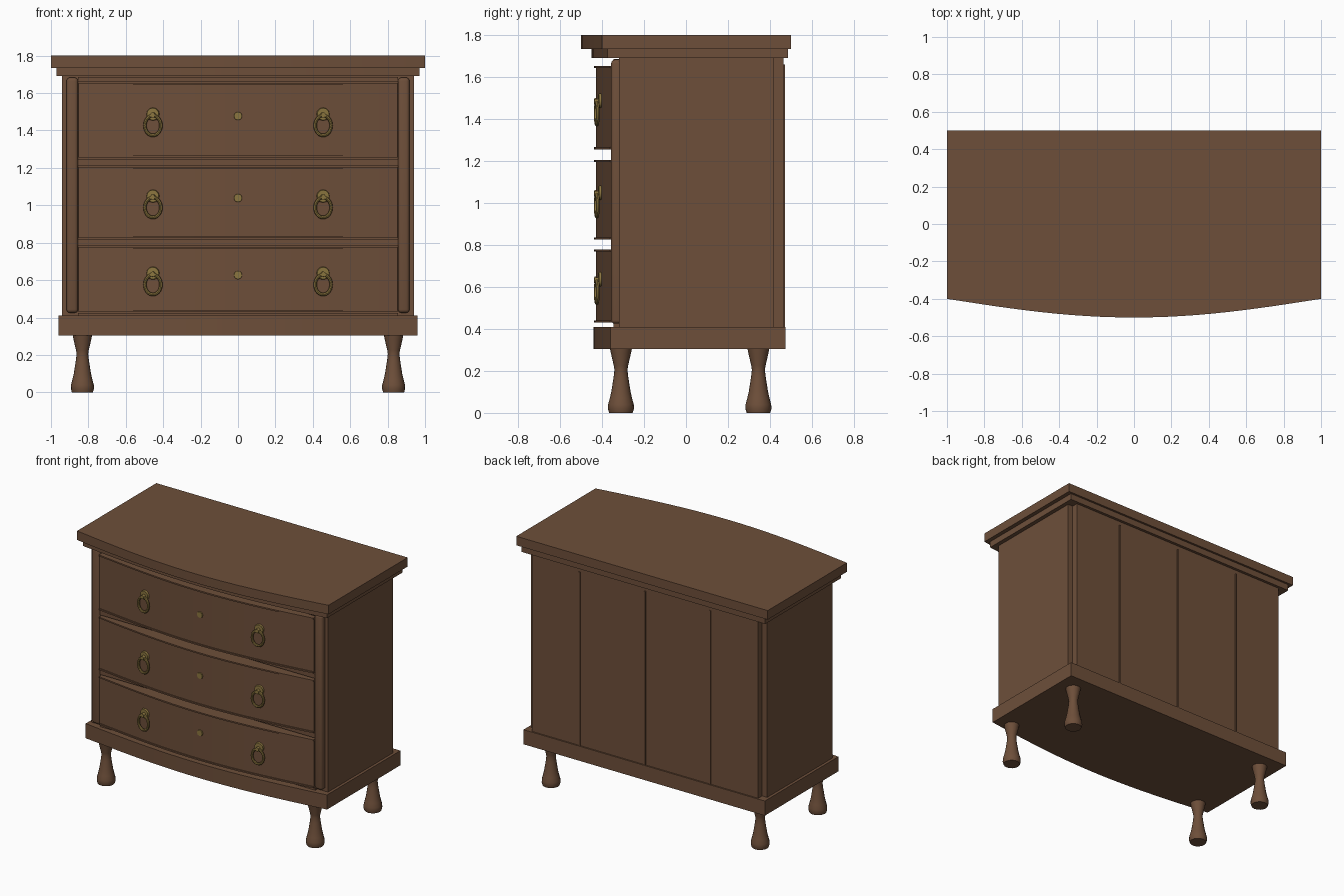
import bpy, bmesh, math
from mathutils import Matrix

if "Cube" in bpy.data.objects:
    bpy.data.objects.remove(bpy.data.objects["Cube"])

def material(name, rgb):
    m = bpy.data.materials.new(name)
    m.diffuse_color = (*rgb, 1)
    m.use_nodes = True
    m.node_tree.nodes["Principled BSDF"].inputs["Base Color"].default_value = m.diffuse_color
    return m

wood = material("walnut_wood", (0.155, 0.078, 0.042))
brass = material("aged_brass", (0.26, 0.18, 0.05))

def finish(name, bm, mat, smooth=True):
    bmesh.ops.recalc_face_normals(bm, faces=bm.faces)
    me = bpy.data.meshes.new(name)
    bm.to_mesh(me)
    bm.free()
    me.materials.append(mat)
    ob = bpy.data.objects.new(name, me)
    bpy.context.collection.objects.link(ob)
    if smooth:
        bpy.ops.object.select_all(action='DESELECT')
        bpy.context.view_layer.objects.active = ob
        ob.select_set(True)
        bpy.ops.object.shade_smooth_by_angle(angle=math.radians(35))
    return ob

def box(name, x0, x1, y0, y1, z0, z1, bevel=0, mat=wood):
    bm = bmesh.new()
    m = Matrix.Translation(((x0 + x1) / 2, (y0 + y1) / 2, (z0 + z1) / 2))
    bmesh.ops.create_cube(bm, size=1, matrix=m @ Matrix.Diagonal((x1 - x0, y1 - y0, z1 - z0, 1)))
    if bevel:
        bmesh.ops.bevel(bm, geom=bm.edges[:], offset=bevel, segments=3, profile=0.5, affect='EDGES')
    return finish(name, bm, mat, bool(bevel))

def bow(x, hw, edge, mid):
    return edge + (mid - edge) * math.cos(math.pi / 2 * x / hw)

def bowed_slab(name, hw, edge, mid, back, z0, z1, n=24):
    bm = bmesh.new()
    xs = [hw * (2 * i / n - 1) for i in range(n + 1)]
    outline = [(x, bow(x, hw, edge, mid)) for x in xs] + [(hw, back), (-hw, back)]
    f = bm.faces.new([bm.verts.new((x, y, z0)) for x, y in outline])
    ext = bmesh.ops.extrude_face_region(bm, geom=[f])
    bmesh.ops.translate(bm, vec=(0, 0, z1 - z0),
                        verts=[v for v in ext['geom'] if isinstance(v, bmesh.types.BMVert)])
    return finish(name, bm, wood)

def disc(name, x, y, z, r, depth, angle=0, sides=12):
    bm = bmesh.new()
    m = Matrix.Translation((x, y, z)) @ Matrix.Rotation(angle, 4, 'Z') @ Matrix.Rotation(math.pi / 2, 4, 'X')
    bmesh.ops.create_cone(bm, cap_ends=True, segments=sides, radius1=r, radius2=r * 0.9, depth=depth, matrix=m)
    return finish(name, bm, brass)

def ring(name, x, y, z, rx, rz, r, angle, n=28, k=8):
    bm = bmesh.new()
    rows = []
    for i in range(n):
        a = 2 * math.pi * i / n
        row = []
        for j in range(k):
            b = 2 * math.pi * j / k
            row.append(bm.verts.new(((rx + r * math.cos(b)) * math.cos(a), r * math.sin(b),
                                     (rz + r * math.cos(b)) * math.sin(a))))
        rows.append(row)
    for i in range(n):
        p, q = rows[i], rows[(i + 1) % n]
        for j in range(k):
            bm.faces.new((p[j], q[j], q[(j + 1) % k], p[(j + 1) % k]))
    bm.transform(Matrix.Translation((x, y, z)) @ Matrix.Rotation(angle, 4, 'Z'))
    return finish(name, bm, brass)

def leg(name, x, y, profile, n=16):
    bm = bmesh.new()
    rows = [[bm.verts.new((x + r * math.cos(2 * math.pi * i / n), y + r * math.sin(2 * math.pi * i / n), z))
             for i in range(n)] for r, z in profile]
    for p, q in zip(rows, rows[1:]):
        for i in range(n):
            bm.faces.new((p[i], p[(i + 1) % n], q[(i + 1) % n], q[i]))
    bm.faces.new(rows[0])
    bm.faces.new(rows[-1])
    return finish(name, bm, wood)

# Top, moulding under it, and plinth
bowed_slab("top", 1.0, -0.40, -0.50, 0.50, 1.735, 1.80)
bowed_slab("top_moulding", 0.97, -0.375, -0.45, 0.485, 1.69, 1.735)
bowed_slab("plinth", 0.96, -0.36, -0.44, 0.475, 0.305, 0.41)

# Carcass with side panels, corner posts and back strips
box("carcass", -0.9, 0.9, -0.32, 0.465, 0.405, 1.695)
for side, s in (("left", -1), ("right", 1)):
    x0, x1 = sorted((0.895 * s, 0.94 * s))
    box(side + "_side_panel", x0, x1, -0.32, 0.42, 0.405, 1.695)
    x0, x1 = sorted((0.855 * s, 0.917 * s))
    box(side + "_corner_post", x0, x1, -0.357, -0.29, 0.425, 1.683, 0.018)
for i, x in enumerate((-0.52, 0, 0.52)):
    box(f"back_strip_{i + 1}", x - 0.006, x + 0.006, 0.46, 0.472, 0.41, 1.66)

# Rails between the drawers
for i, (z0, z1) in enumerate(((0.405, 0.425), (0.785, 0.818), (1.213, 1.246), (1.663, 1.685))):
    box(f"drawer_rail_{i + 1}", -0.856, 0.856, -0.345, -0.31, z0, z1)

# Bowed drawers with edge beads, ring pulls and escutcheons
for i, (z0, z1) in enumerate(((0.43, 0.778), (0.826, 1.206), (1.256, 1.653))):
    n = f"drawer_{i + 1}"
    bowed_slab(n + "_front", 0.852, -0.355, -0.43, -0.31, z0, z1)
    bowed_slab(n + "_bottom_bead", 0.852, -0.362, -0.439, -0.33, z0, z0 + 0.01)
    bowed_slab(n + "_top_bead", 0.852, -0.362, -0.439, -0.33, z1 - 0.01, z1)
    mid = (z0 + z1) / 2
    disc(n + "_escutcheon", 0, -0.431, mid + 0.023, 0.024, 0.012, 0, 8)
    for side, s in (("left", -1), ("right", 1)):
        x, a = 0.455 * s, math.radians(6) * s
        y = bow(x, 0.852, -0.355, -0.43)
        disc(f"{n}_{side}_pull_plate", x, y - 0.004, mid + 0.033, 0.036, 0.016, a)
        disc(f"{n}_{side}_pull_knob", x, y - 0.015, mid + 0.028, 0.015, 0.036, a)
        ring(f"{n}_{side}_pull_ring", x, y - 0.020, mid - 0.028, 0.043, 0.053, 0.009, a)

# Turned legs
profile = [(0.056, 0), (0.062, 0.02), (0.061, 0.04), (0.053, 0.07), (0.046, 0.1), (0.035, 0.17),
           (0.031, 0.205), (0.034, 0.225), (0.048, 0.285), (0.053, 0.31)]
for fb, y in (("front", -0.31), ("back", 0.345)):
    for side, x in (("left", -0.832), ("right", 0.832)):
        leg(f"{fb}_{side}_leg", x, y, profile)
